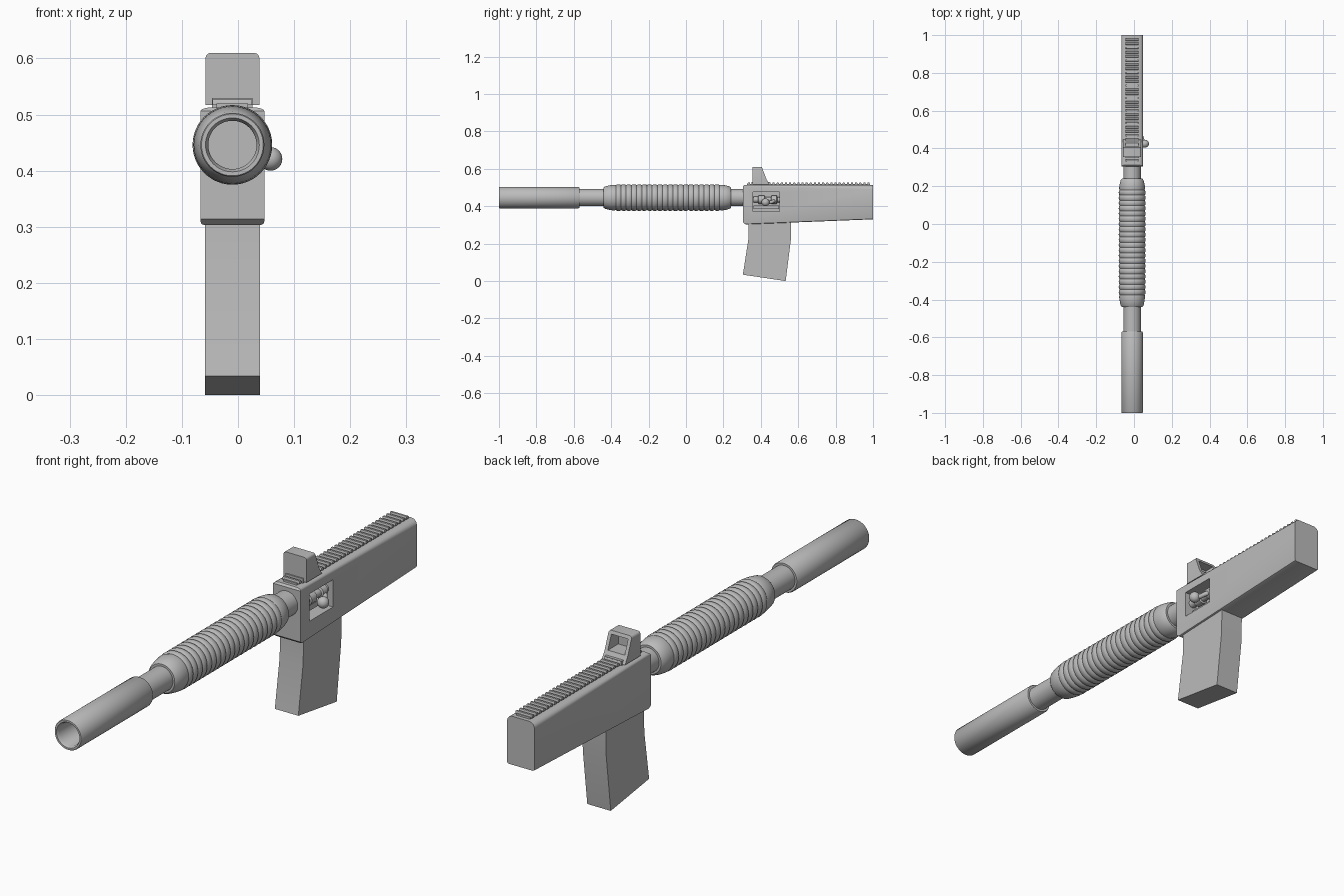
import bpy
import bmesh
import math
from mathutils import Vector

if "Cube" in bpy.data.objects:
    bpy.data.objects.remove(bpy.data.objects["Cube"], do_unlink=True)

CX, CZ = -0.01, 0.446  # barrel axis

metal = bpy.data.materials.new("mid_grey")
metal.use_nodes = True
metal.diffuse_color = (0.5, 0.5, 0.5, 1)
metal.node_tree.nodes["Principled BSDF"].inputs["Base Color"].default_value = (0.5, 0.5, 0.5, 1)


def finish(name, bm, angle=35):
    bmesh.ops.recalc_face_normals(bm, faces=bm.faces)
    mesh = bpy.data.meshes.new(name)
    bm.to_mesh(mesh)
    bm.free()
    obj = bpy.data.objects.new(name, mesh)
    mesh.materials.append(metal)
    bpy.context.collection.objects.link(obj)
    smooth(obj, angle)
    return obj


def smooth(obj, angle=35):
    bpy.ops.object.select_all(action='DESELECT')
    obj.select_set(True)
    bpy.context.view_layer.objects.active = obj
    bpy.ops.object.shade_smooth_by_angle(angle=math.radians(angle))


def lathe(name, profile, x=CX, z=CZ, sides=48, angle=35):
    """Turn (y, radius) points about an axis along y; the ends are closed."""
    bm = bmesh.new()
    rings = []
    for y, r in profile:
        rings.append([bm.verts.new((x + r * math.cos(t), y, z + r * math.sin(t)))
                      for t in (math.tau * i / sides for i in range(sides))])
    for a, b in zip(rings, rings[1:]):
        for i in range(sides):
            j = (i + 1) % sides
            bm.faces.new((a[i], a[j], b[j], b[i]))
    bm.faces.new(rings[0])
    bm.faces.new(rings[-1])
    return finish(name, bm, angle)


def slab(name, outline, half, bevels=()):
    """Extrude a (y, z) outline across x; bevels are (edge test, width, segments)."""
    bm = bmesh.new()
    face = bm.faces.new([bm.verts.new((CX - half, y, z)) for y, z in outline])
    grown = bmesh.ops.extrude_face_region(bm, geom=[face])["geom"]
    for v in grown:
        if isinstance(v, bmesh.types.BMVert):
            v.co.x += 2 * half
    bmesh.ops.recalc_face_normals(bm, faces=bm.faces)
    for test, width, segments in bevels:
        edges = [e for e in bm.edges if test(e.verts[0].co, e.verts[1].co)]
        bmesh.ops.bevel(bm, geom=edges, offset=width, segments=segments,
                        profile=0.5, affect='EDGES')
    return finish(name, bm)


def box(name, lo, hi):
    lo, hi = Vector(lo), Vector(hi)
    bm = bmesh.new()
    bmesh.ops.create_cube(bm, size=1)
    for v in bm.verts:
        v.co = Vector([a + (b - a) * (c + 0.5) for a, b, c in zip(lo, hi, v.co)])
    return finish(name, bm)


def carve(obj, lo, hi):
    cutter = box("cutter", lo, hi)
    cutter.hide_render = True
    mod = obj.modifiers.new("opening", 'BOOLEAN')
    mod.operation, mod.solver, mod.object = 'DIFFERENCE', 'EXACT', cutter
    bpy.context.view_layer.objects.active = obj
    bpy.ops.object.modifier_apply(modifier=mod.name)
    bpy.data.objects.remove(cutter, do_unlink=True)
    smooth(obj)


def tube_path(name, points, radius):
    curve = bpy.data.curves.new(name, 'CURVE')
    curve.dimensions = '3D'
    curve.bevel_depth, curve.bevel_resolution = radius, 4
    curve.use_fill_caps = True
    spline = curve.splines.new('BEZIER')
    spline.bezier_points.add(len(points) - 1)
    for p, co in zip(spline.bezier_points, points):
        p.co = co
        p.handle_left_type = p.handle_right_type = 'AUTO'
    curve.materials.append(metal)
    obj = bpy.data.objects.new(name, curve)
    bpy.context.collection.objects.link(obj)


# Hollow front tube and the inner barrel behind it
lathe("front_tube", [(-0.75, 0.043), (-0.99, 0.043), (-1.0, 0.048), (-1.0, 0.055),
                     (-0.997, 0.057), (-0.575, 0.057), (-0.57, 0.054)])
lathe("barrel", [(-0.6, 0.046), (0.33, 0.046)])

# Ribbed handguard with rounded ends
START, END, RIBS = -0.375, 0.18, 20
pitch = (END - START) / RIBS
guard = [(-0.44, 0.046), (-0.44, 0.054), (-0.432, 0.060), (-0.41, 0.065), (-0.385, 0.069)]
for i in range(RIBS):
    y = START + i * pitch
    guard += [(y, 0.0665), (y + pitch * 0.2, 0.070), (y + pitch * 0.5, 0.071),
              (y + pitch * 0.8, 0.070)]
guard += [(END, 0.0665), (0.19, 0.069), (0.215, 0.065), (0.233, 0.060),
          (0.24, 0.054), (0.24, 0.046)]
lathe("handguard", guard, angle=30)


def along(low, high):
    """Edge test for lengthwise edges whose middle height is in range."""
    return lambda a, b: abs(a.x - b.x) < 1e-4 and abs(a.y - b.y) > 0.3 \
        and low < (a.z + b.z) / 2 < high


# Receiver with softened top edges and an opening on its left side
receiver = slab("receiver", [(0.305, 0.314), (0.318, 0.303), (1.0, 0.33), (1.0, 0.513),
                             (0.312, 0.513), (0.305, 0.506)], 0.057,
                [(along(0.5, 0.52), 0.022, 5), (along(0.3, 0.34), 0.007, 2)])
carve(receiver, (-0.005, 0.358, 0.372), (0.1, 0.5, 0.475))

# Bolt, carrier and curved handle in the opening
lathe("bolt", [(0.36, 0.016), (0.385, 0.016), (0.388, 0.022), (0.42, 0.022),
               (0.423, 0.015), (0.455, 0.015), (0.458, 0.022), (0.485, 0.022),
               (0.488, 0.014), (0.5, 0.014)], x=0.015, z=0.435, sides=24)
box("bolt_guide", (-0.01, 0.36, 0.385), (0.015, 0.498, 0.405))
tube_path("bolt_handle", [(0.015, 0.475, 0.435), (0.038, 0.465, 0.425),
                          (0.047, 0.445, 0.42), (0.058, 0.42, 0.42)], 0.009)
bm = bmesh.new()
bmesh.ops.create_uvsphere(bm, u_segments=24, v_segments=12, radius=0.021)
bmesh.ops.translate(bm, verts=bm.verts, vec=(0.058, 0.425, 0.421))
finish("handle_knob", bm, 60)

# Bent magazine
slab("magazine", [(0.335, 0.33), (0.333, 0.22), (0.304, 0.034), (0.533, 0.0),
                  (0.56, 0.215), (0.562, 0.33)], 0.049)

# Top rail: a narrow base with cross teeth
box("rail_base", (CX - 0.028, 0.325, 0.505), (CX + 0.028, 0.985, 0.52))
TEETH = 30
for i in range(TEETH):
    y = 0.33 + i * 0.64 / (TEETH - 1)
    tooth = slab("rail_tooth", [(y, 0.517), (y + 0.012, 0.517), (y + 0.012, 0.524),
                                (y + 0.01, 0.527), (y + 0.002, 0.527), (y, 0.524)], 0.035)

# Sight housing, open at its sloping rear
sight = slab("sight", [(0.355, 0.517), (0.355, 0.61), (0.405, 0.61), (0.432, 0.54),
                       (0.447, 0.517)], 0.048,
             [(lambda a, b: abs(a.x - b.x) < 1e-4 and min(a.z, b.z) > 0.6, 0.009, 3)])
carve(sight, (CX - 0.035, 0.368, 0.545), (CX + 0.035, 0.5, 0.598))
box("sight_clamp", (CX - 0.036, 0.35, 0.512), (CX + 0.036, 0.45, 0.53))
